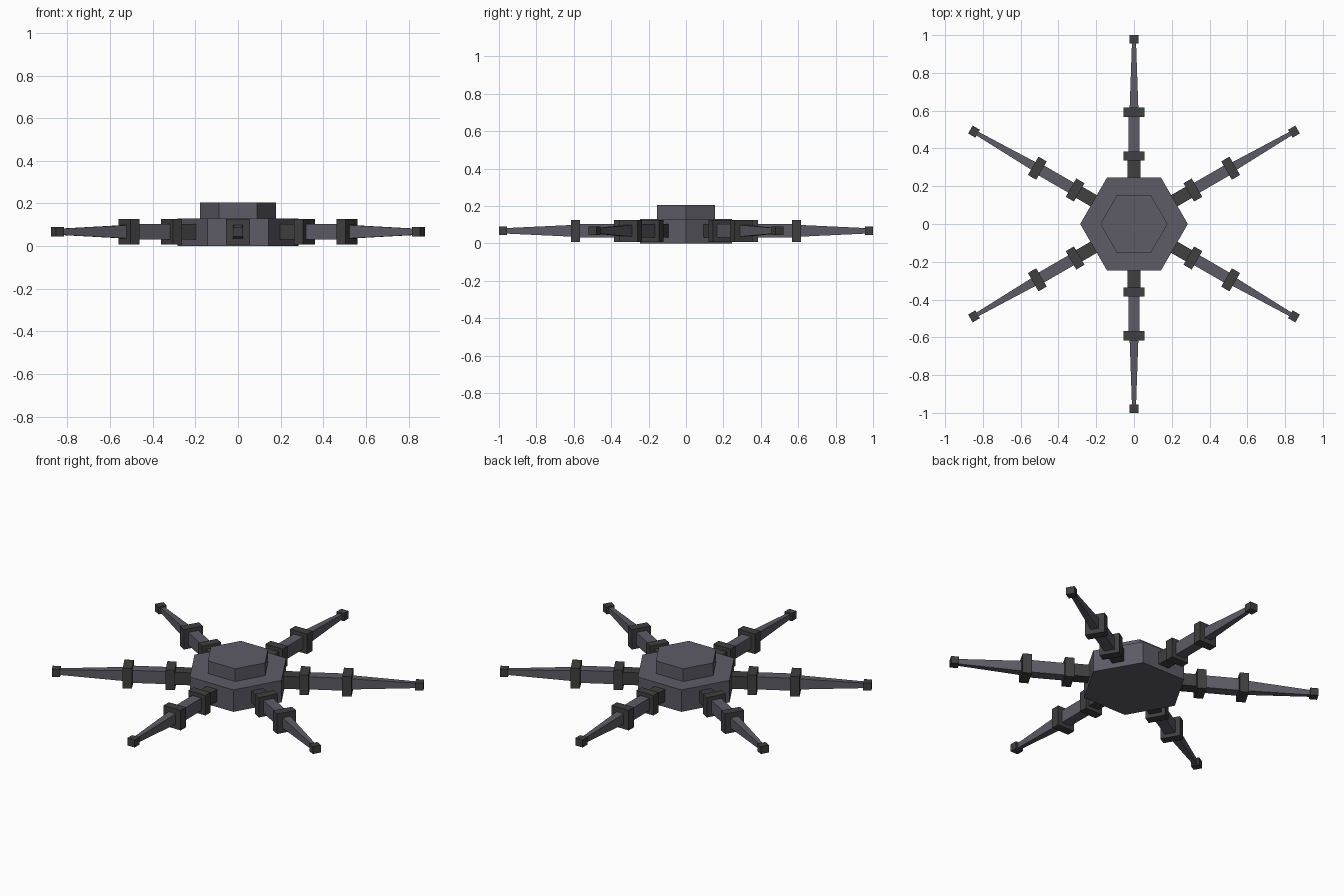
import bpy, bmesh, math
from mathutils import Matrix

cube = bpy.data.objects.get("Cube")
if cube:
    bpy.data.objects.remove(cube, do_unlink=True)


def material(name, rgb):
    m = bpy.data.materials.new(name)
    m.use_nodes = True
    m.diffuse_color = (*rgb, 1)
    m.node_tree.nodes["Principled BSDF"].inputs["Base Color"].default_value = (*rgb, 1)
    return m


GREY = material("violet grey", (0.11, 0.105, 0.13))
DARK = material("charcoal", (0.05, 0.05, 0.05))
LEG_Z = 0.067


def loft(name, start, end, mat, matrix=None):
    """Flat-faced solid between two matching rings of points."""
    bm = bmesh.new()
    a = [bm.verts.new(p) for p in start]
    b = [bm.verts.new(p) for p in end]
    n = len(a)
    bm.faces.new(a)
    bm.faces.new(b)
    for i in range(n):
        j = (i + 1) % n
        bm.faces.new((a[i], a[j], b[j], b[i]))
    bmesh.ops.recalc_face_normals(bm, faces=bm.faces)
    if matrix:
        bm.transform(matrix)
    mesh = bpy.data.meshes.new(name)
    bm.to_mesh(mesh)
    bm.free()
    mesh.materials.append(mat)
    obj = bpy.data.objects.new(name, mesh)
    bpy.context.collection.objects.link(obj)
    return obj


def hexagon(radius, z):
    return [(radius * math.cos(k * math.pi / 3), radius * math.sin(k * math.pi / 3), z)
            for k in range(6)]


def section(r, half_width, half_height):
    """Rectangular leg cross-section at distance r from the centre."""
    return [(r, sy * half_width, LEG_Z + sz * half_height)
            for sy, sz in ((-1, -1), (1, -1), (1, 1), (-1, 1))]


# Central hub: wide hexagon with a smaller one on top
loft("hub", hexagon(0.285, 0.0), hexagon(0.285, 0.13), GREY)
loft("hub_cap", hexagon(0.178, 0.13), hexagon(0.178, 0.205), GREY)

# Leg parts: name, inner r, outer r, inner half sizes, outer half sizes, material
LEG = [
    ("hip_connector", 0.235, 0.336, (0.034, 0.037), (0.034, 0.037), DARK),
    ("hip_joint", 0.335, 0.385, (0.056, 0.059), (0.056, 0.059), DARK),
    ("upper_leg", 0.384, 0.567, (0.030, 0.037), (0.030, 0.037), GREY),
    ("knee_joint", 0.566, 0.616, (0.056, 0.059), (0.056, 0.059), DARK),
    ("lower_leg", 0.615, 0.957, (0.023, 0.031), (0.011, 0.015), GREY),
    ("foot", 0.956, 1.0, (0.024, 0.022), (0.024, 0.022), DARK),
]

# Six legs, one from each flat side of the hub
for k in range(6):
    turn = Matrix.Rotation(math.radians(30 + 60 * k), 4, 'Z')
    for name, r0, r1, s0, s1, mat in LEG:
        loft(f"{name}_{k + 1}", section(r0, *s0), section(r1, *s1), mat, turn)
